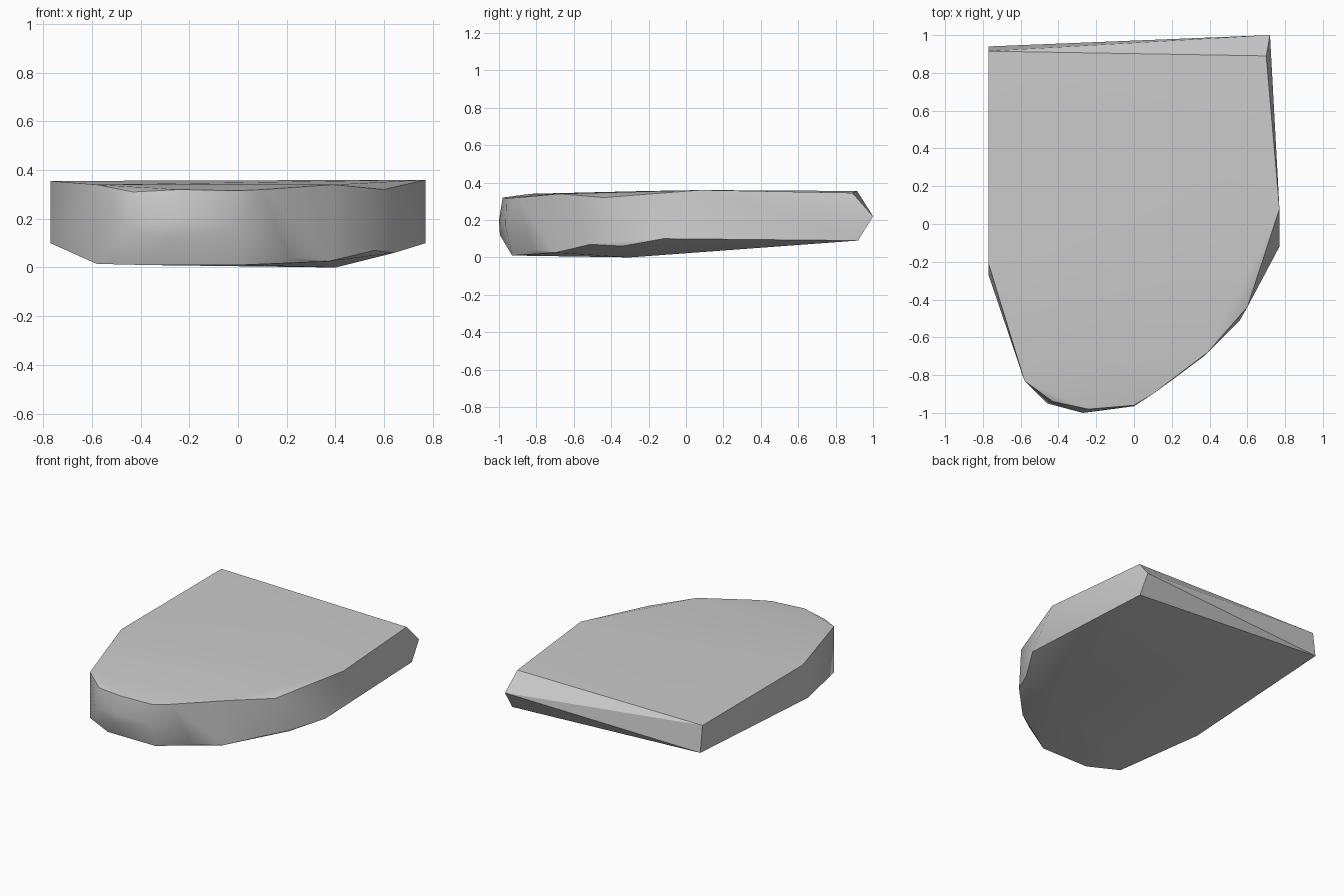
import bpy
import bmesh
import math

default_cube = bpy.data.objects.get("Cube")
if default_cube:
    bpy.data.objects.remove(default_cube, do_unlink=True)


def make_material(name, colour):
    material = bpy.data.materials.new(name)
    material.use_nodes = True
    material.diffuse_color = colour
    material.node_tree.nodes["Principled BSDF"].inputs["Base Color"].default_value = colour
    return material


def make_hull(name, outlines, material):
    """Wrap a convex solid around a stack of outlines."""
    builder = bmesh.new()
    for outline in outlines:
        for point in outline:
            builder.verts.new(point)
    result = bmesh.ops.convex_hull(builder, input=builder.verts)
    unused = {item for item in result["geom_interior"] + result["geom_unused"]
              if isinstance(item, bmesh.types.BMVert)}
    bmesh.ops.delete(builder, geom=list(unused), context="VERTS")
    bmesh.ops.recalc_face_normals(builder, faces=builder.faces)
    mesh = bpy.data.meshes.new(name)
    builder.to_mesh(mesh)
    builder.free()
    mesh.materials.append(material)
    slab = bpy.data.objects.new(name, mesh)
    bpy.context.collection.objects.link(slab)
    return slab


# Rim of the upper face, from the back right corner round the nose
top_rim = [
    (-.77, .915, .355), (-.77, -.21, .355), (-.58, -.83, .34),
    (-.43, -.94, .31), (-.24, -.98, .32), (0, -.96, .315),
    (.1, -.9, .32), (.39, -.68, .34), (.6, -.44, .32),
    (.77, .08, .36), (.7, .89, .345),
]

# Points where the side wall bulges, and the pointed back corner
wall_bulge = [
    (-.46, -.95, .16), (-.27, -1, .2), (-.27, -.995, .12),
    (0, -.965, .17), (.72, 1, .22),
]

# Rim of the underside, which rises toward the back
bottom_rim = [
    (-.77, .94, .17), (-.77, -.27, .1), (-.58, -.83, .015),
    (-.37, -.93, .01), (0, -.93, .01), (.21, -.82, .04),
    (.37, -.7, .025), (.4, -.3, 0), (.56, -.51, .07),
    (.64, -.34, .06), (.77, -.12, .1), (.72, .92, .09),
]

stone_grey = make_material("stone grey", (.6, .6, .6, 1))
slab = make_hull("stone_slab", [top_rim, wall_bulge, bottom_rim], stone_grey)

# Soften the curved wall while the rims stay crisp
bpy.ops.object.select_all(action="DESELECT")
slab.select_set(True)
bpy.context.view_layer.objects.active = slab
bpy.ops.object.shade_smooth_by_angle(angle=math.radians(30))
